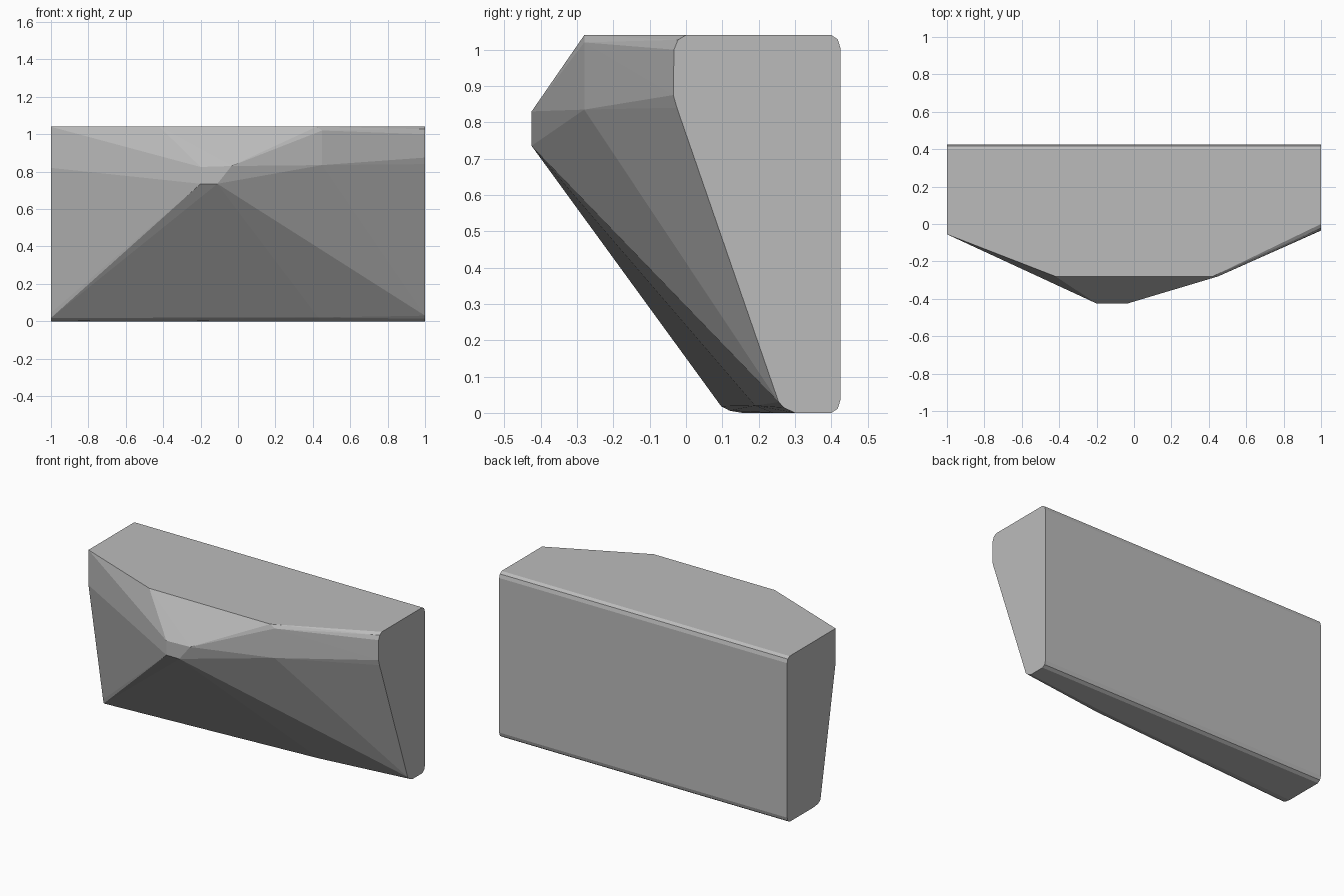
import bpy, bmesh, math

if "Cube" in bpy.data.objects:
    bpy.data.objects.remove(bpy.data.objects["Cube"])

grey = bpy.data.materials.new("stone grey")
grey.diffuse_color = (0.5, 0.5, 0.5, 1)
grey.use_nodes = True
grey.node_tree.nodes["Principled BSDF"].inputs["Base Color"].default_value = grey.diffuse_color

# End profiles as (y, z); the back corners are the same at both ends
back = [(0.40, 0), (0.418, 0.012), (0.425, 0.035),
        (0.425, 1.005), (0.418, 1.028), (0.40, 1.04)]
right_end = [(0.0, 1.04), (-0.022, 1.027), (-0.033, 1.0), (-0.035, 0.875),
             (-0.025, 0.84), (0.255, 0.03), (0.27, 0.014), (0.30, 0)]
left_end = [(-0.055, 1.04), (-0.055, 0.82), (0.09, 0.045),
            (0.097, 0.018), (0.12, 0.006), (0.155, 0)]
points = [(1, y, z) for y, z in back + right_end]
points += [(-1, y, z) for y, z in back + left_end]

# Front bulge: top ledge, blunt peak, right shoulder, foot
points += [(-0.42, -0.28, 1.04), (0.42, -0.28, 1.04),
           (-0.20, -0.425, 0.825), (-0.035, -0.425, 0.83),
           (-0.20, -0.425, 0.735), (-0.11, -0.425, 0.735),
           (0.45, -0.28, 1.02), (0.45, -0.28, 0.835),
           (0.43, 0.19, 0.02), (0.43, 0.24, 0)]

# Wrap the profiles in one faceted block
bm = bmesh.new()
for p in points:
    bm.verts.new(p)
hull = bmesh.ops.convex_hull(bm, input=bm.verts[:])
loose = [v for v in bm.verts if not v.link_faces]
bmesh.ops.delete(bm, geom=loose, context='VERTS')
bmesh.ops.dissolve_limit(bm, angle_limit=math.radians(0.5),
                         verts=bm.verts[:], edges=bm.edges[:])
bmesh.ops.recalc_face_normals(bm, faces=bm.faces[:])

mesh = bpy.data.meshes.new("faceted_block")
bm.to_mesh(mesh)
bm.free()
mesh.materials.append(grey)
block = bpy.data.objects.new("faceted_block", mesh)
bpy.context.collection.objects.link(block)
